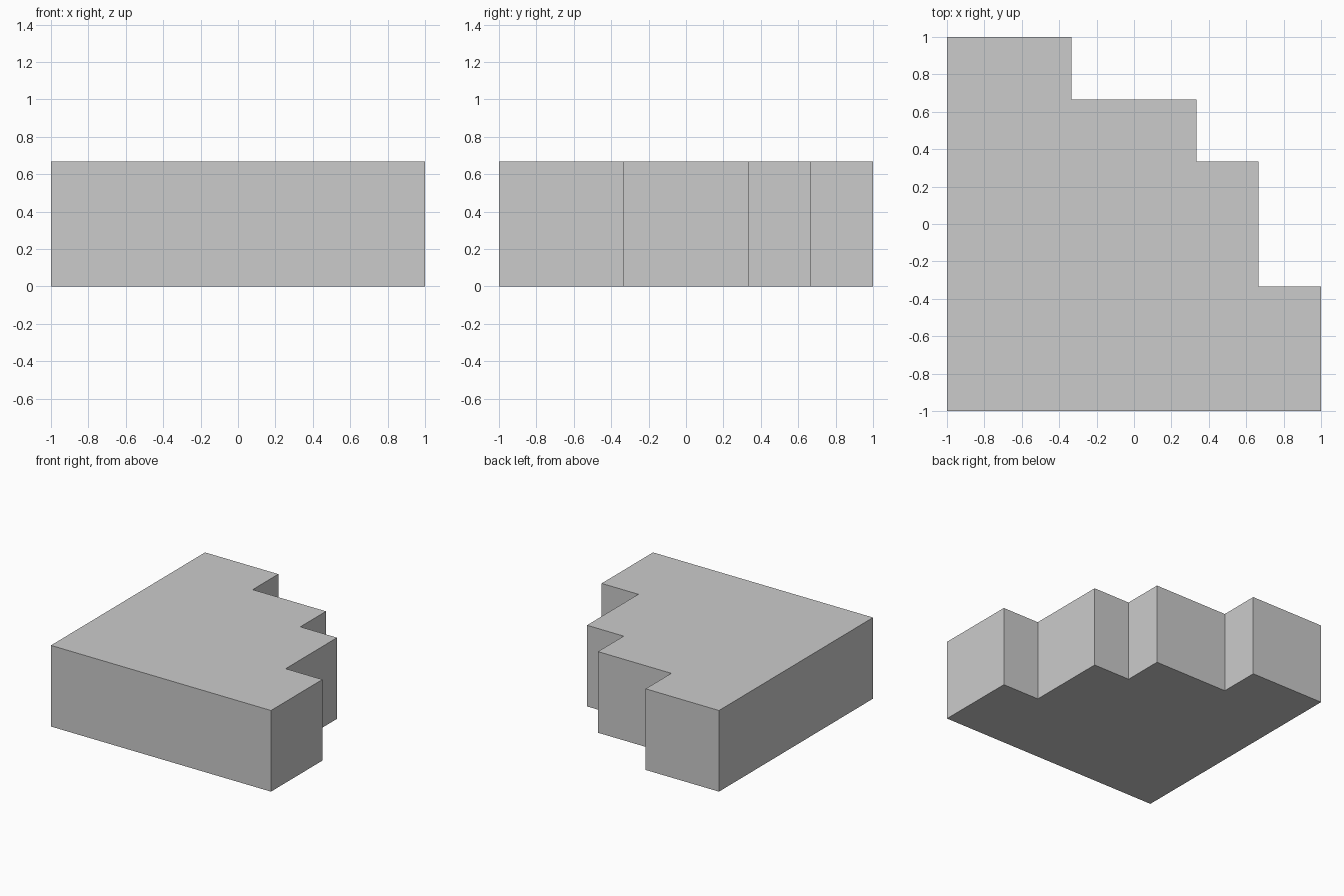
import bpy, bmesh

if "Cube" in bpy.data.objects:
    bpy.data.objects.remove(bpy.data.objects["Cube"])

# Single flat grey
grey = bpy.data.materials.new("light_grey")
grey.diffuse_color = (0.6, 0.6, 0.6, 1.0)
grey.use_nodes = True
grey.node_tree.nodes["Principled BSDF"].inputs["Base Color"].default_value = grey.diffuse_color

# Stepped block: plan outline on a grid of thirds, extruded upwards
T = 1 / 3
HEIGHT = 2 * T
outline = [(-3, -3), (3, -3), (3, -1), (2, -1), (2, 1), (1, 1),
           (1, 2), (-1, 2), (-1, 3), (-3, 3)]

bm = bmesh.new()
base = bm.faces.new([bm.verts.new((x * T, y * T, 0)) for x, y in outline])
top = bmesh.ops.extrude_face_region(bm, geom=[base], use_keep_orig=True)["geom"]
bmesh.ops.translate(bm, vec=(0, 0, HEIGHT),
                    verts=[g for g in top if isinstance(g, bmesh.types.BMVert)])
bmesh.ops.recalc_face_normals(bm, faces=bm.faces)

mesh = bpy.data.meshes.new("stepped_block")
bm.to_mesh(mesh)
bm.free()
mesh.materials.append(grey)
block = bpy.data.objects.new("stepped_block", mesh)
bpy.context.collection.objects.link(block)
